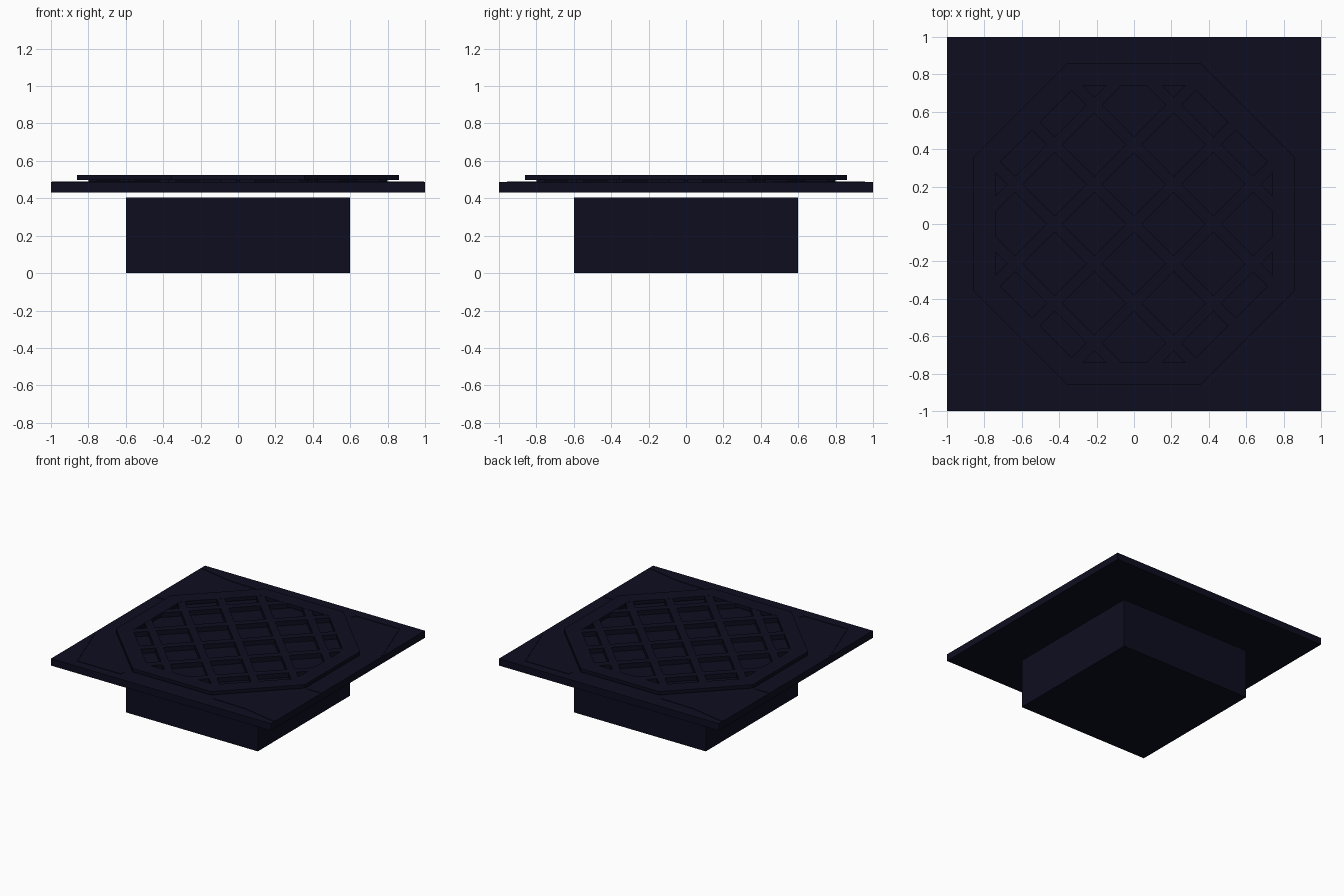
import bpy, bmesh, math
from mathutils import Vector, Matrix

if "Cube" in bpy.data.objects:
    bpy.data.objects.remove(bpy.data.objects["Cube"])

navy = bpy.data.materials.new("dark_navy")
navy.diffuse_color = (0.004, 0.004, 0.014, 1)
navy.use_nodes = True
navy.node_tree.nodes["Principled BSDF"].inputs["Base Color"].default_value = navy.diffuse_color


def finish(name, bm):
    bmesh.ops.recalc_face_normals(bm, faces=bm.faces)
    mesh = bpy.data.meshes.new(name)
    bm.to_mesh(mesh)
    bm.free()
    mesh.materials.append(navy)
    obj = bpy.data.objects.new(name, mesh)
    bpy.context.collection.objects.link(obj)
    return obj


def add_box(bm, size, centre, angle=0):
    m = (Matrix.Translation(centre) @ Matrix.Rotation(angle, 4, 'Z')
         @ Matrix.Diagonal((*size, 1)))
    bmesh.ops.create_cube(bm, size=1, matrix=m)


def box(name, half, z0, z1):
    bm = bmesh.new()
    add_box(bm, (2 * half, 2 * half, z1 - z0), (0, 0, (z0 + z1) / 2))
    return finish(name, bm)


def octagon(apothem, z):
    r = apothem / math.cos(math.pi / 8)
    return [Vector((r * math.cos(math.pi / 8 + i * math.pi / 4),
                    r * math.sin(math.pi / 8 + i * math.pi / 4), z)) for i in range(8)]


# Base block and the wide slab floating just above it
box("base_block", 0.6, 0.0, 0.405)
box("top_slab", 1.0, 0.43, 0.487)

# Octagonal rim
bm = bmesh.new()
loops = [[bm.verts.new(v) for v in octagon(a, z)]
         for a, z in ((0.86, 0.497), (0.86, 0.525), (0.74, 0.525), (0.74, 0.497))]
for k in range(4):
    a, b = loops[k], loops[(k + 1) % 4]
    for i in range(8):
        j = (i + 1) % 8
        bm.faces.new((a[i], a[j], b[j], b[i]))
finish("octagon_rim", bm)

# Diagonal lattice bars, each trimmed to an octagon that tucks under the rim
bm = bmesh.new()
for turn in (math.pi / 4, -math.pi / 4):
    for k in range(-2, 3):
        off = k * 0.3
        bar = bmesh.new()
        add_box(bar, (2.4, 0.06, 0.039),
                (-math.sin(turn) * off, math.cos(turn) * off, 0.5045), turn)
        for i in range(8):
            n = Vector((math.cos(i * math.pi / 4), math.sin(i * math.pi / 4), 0))
            cut = bmesh.ops.bisect_plane(bar, geom=bar.verts[:] + bar.edges[:] + bar.faces[:],
                                         plane_co=n * 0.8, plane_no=n, clear_outer=True)
            edges = [e for e in cut["geom_cut"] if isinstance(e, bmesh.types.BMEdge)]
            if edges:
                bmesh.ops.holes_fill(bar, edges=edges)
        part = bpy.data.meshes.new("bar_part")
        bar.to_mesh(part)
        bar.free()
        bm.from_mesh(part)
        bpy.data.meshes.remove(part)
finish("lattice_bars", bm)

# Thin stone seams on the slab, repeated by a half turn
seams = [
    [(-0.99, -0.45), (-0.82, -0.92), (-0.42, -0.92), (-0.42, -0.88)],
    [(0.99, -0.95), (0.7, -0.89), (0.4, -0.88)],
    [(0.99, -0.34), (0.87, -0.34)],
]
bm = bmesh.new()
for half_turn in (1, -1):
    for path in seams:
        for p, q in zip(path, path[1:]):
            p, q = Vector(p) * half_turn, Vector(q) * half_turn
            d, c = q - p, (p + q) / 2
            add_box(bm, (d.length, 0.012, 0.003), (c.x, c.y, 0.4885),
                    math.atan2(d.y, d.x))
finish("slab_seams", bm)
